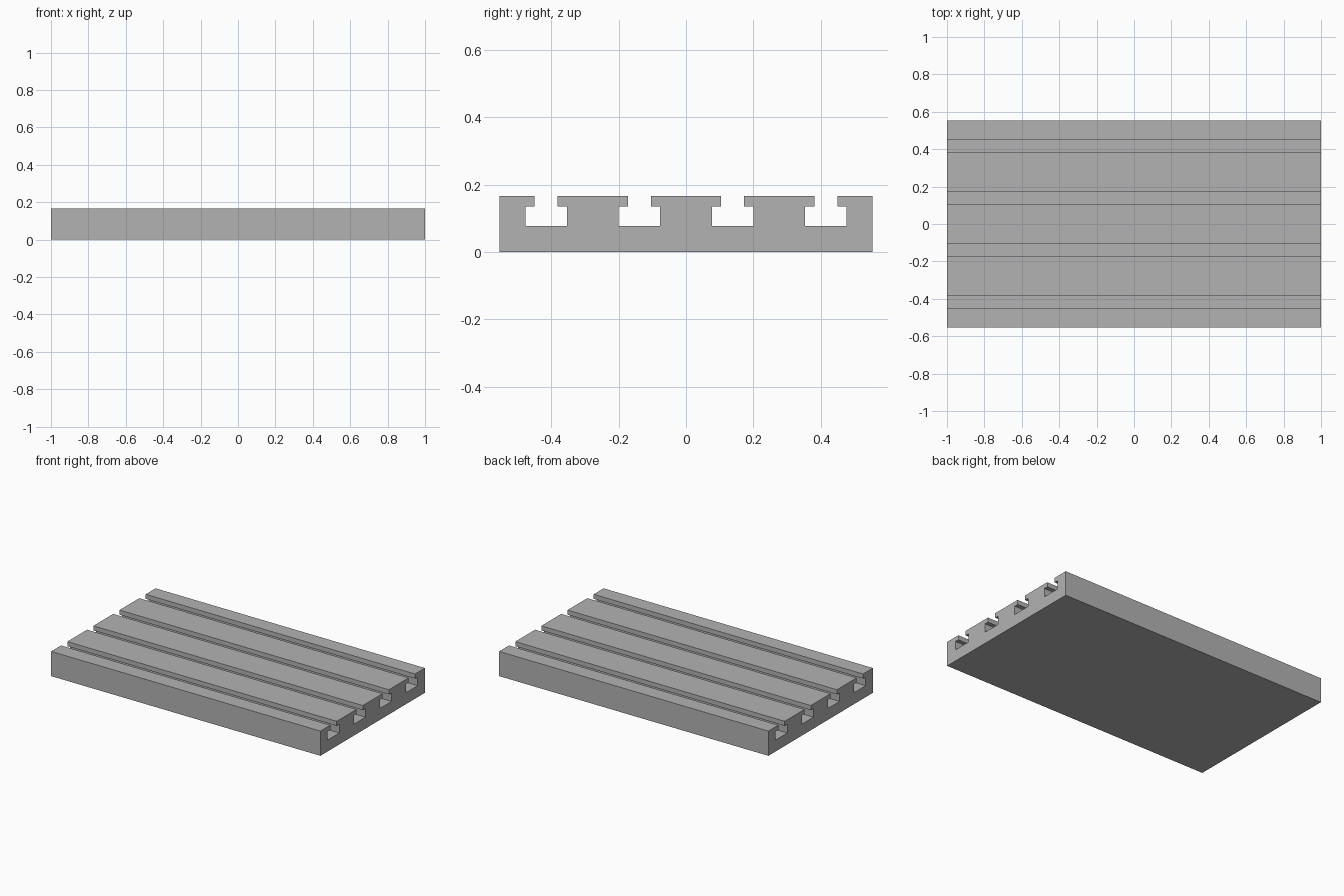
import bpy
import bmesh

cube = bpy.data.objects.get("Cube")
if cube:
    bpy.data.objects.remove(cube, do_unlink=True)

LENGTH, WIDTH, HEIGHT = 2.0, 1.108, 0.166
SLOTS = 4
NECK, CAVITY = 0.034, 0.0615        # slot half widths
FLOOR, LEDGE = 0.077, 0.135         # slot heights

# Plain grey metal
metal = bpy.data.materials.new("grey_metal")
metal.use_nodes = True
colour = (0.45, 0.45, 0.45, 1.0)
metal.diffuse_color = colour
metal.node_tree.nodes["Principled BSDF"].inputs["Base Color"].default_value = colour


def slot_outline(y):
    """Open T-shaped groove around y, from its left lip to its right lip."""
    half = [(NECK, HEIGHT), (NECK, LEDGE), (CAVITY, LEDGE), (CAVITY, FLOOR)]
    return [(y - w, z) for w, z in half] + [(y + w, z) for w, z in reversed(half)]


# Cross-section of the plate with evenly spaced T-slots
pitch = WIDTH / SLOTS
profile = [(-WIDTH / 2, 0), (-WIDTH / 2, HEIGHT)]
for i in range(SLOTS):
    profile += slot_outline((i - (SLOTS - 1) / 2) * pitch)
profile += [(WIDTH / 2, HEIGHT), (WIDTH / 2, 0)]

# Extrude the section along the length
bm = bmesh.new()
end = bm.faces.new([bm.verts.new((-LENGTH / 2, y, z)) for y, z in profile])
result = bmesh.ops.extrude_face_region(bm, geom=[end], use_keep_orig=True)
moved = [v for v in result["geom"] if isinstance(v, bmesh.types.BMVert)]
bmesh.ops.translate(bm, verts=moved, vec=(LENGTH, 0, 0))
bmesh.ops.recalc_face_normals(bm, faces=bm.faces)

mesh = bpy.data.meshes.new("slotted_plate")
bm.to_mesh(mesh)
bm.free()
mesh.materials.append(metal)
plate = bpy.data.objects.new("slotted_plate", mesh)
bpy.context.collection.objects.link(plate)
